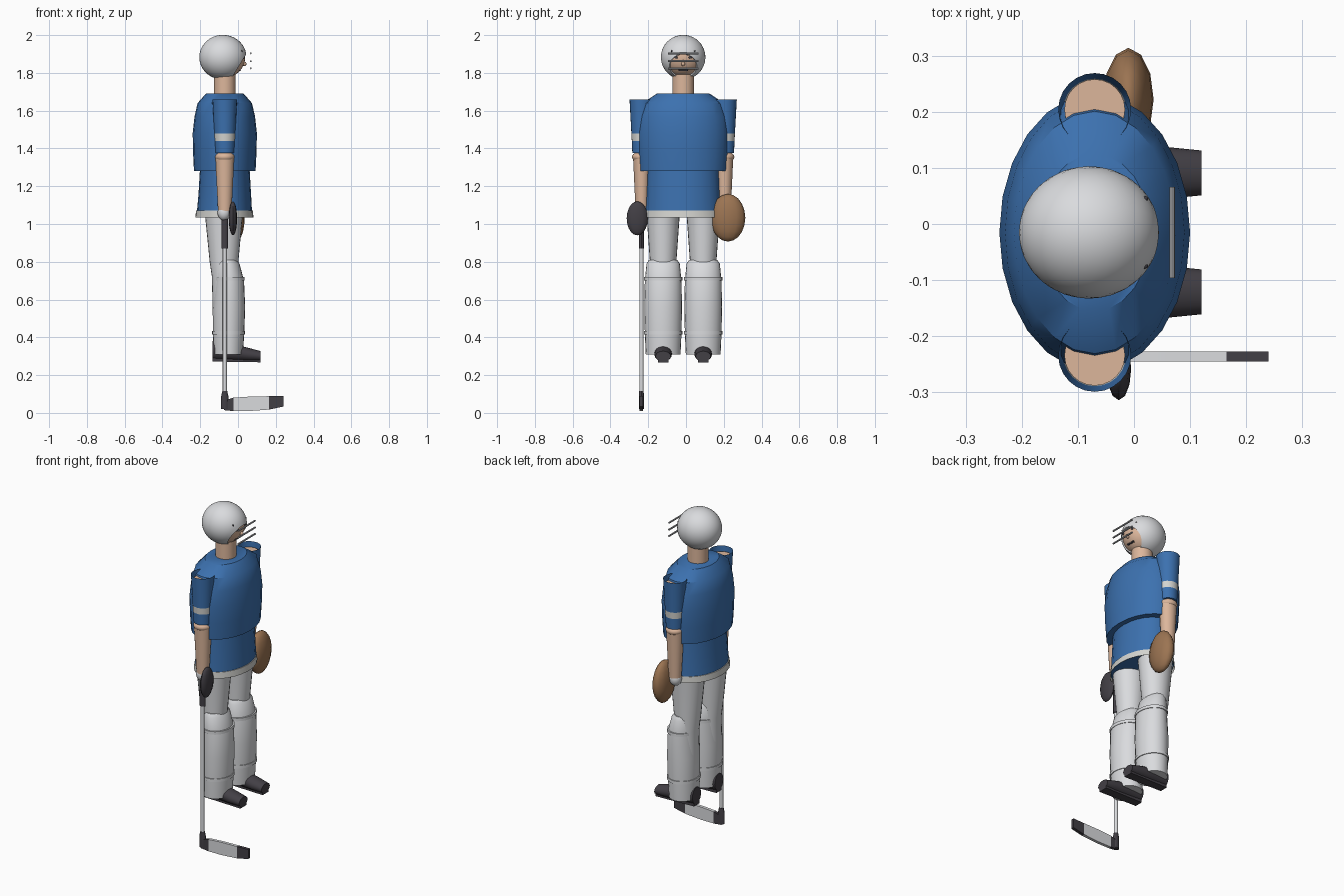
import bpy, bmesh
from math import sin, cos, pi, radians, sqrt
from mathutils import Matrix, Vector

cube = bpy.data.objects.get("Cube")
if cube:
    bpy.data.objects.remove(cube, do_unlink=True)


def material(name, rgb):
    m = bpy.data.materials.new(name)
    m.use_nodes = True
    colour = (*rgb, 1)
    m.diffuse_color = colour
    m.node_tree.nodes["Principled BSDF"].inputs["Base Color"].default_value = colour
    return m


BLUE = material("jersey blue", (0.045, 0.165, 0.43))
WHITE = material("pad white", (0.70, 0.71, 0.73))
CREAM = material("stripe light grey", (0.66, 0.66, 0.63))
SKIN = material("skin", (0.72, 0.47, 0.33))
DARK = material("charcoal", (0.055, 0.05, 0.06))
BROWN = material("glove leather", (0.33, 0.175, 0.085))
STEEL = material("cage grey", (0.45, 0.46, 0.48))


def finish(name, bm, mats, angle=35):
    bmesh.ops.recalc_face_normals(bm, faces=bm.faces)
    mesh = bpy.data.meshes.new(name)
    bm.to_mesh(mesh)
    bm.free()
    for m in mats:
        mesh.materials.append(m)
    obj = bpy.data.objects.new(name, mesh)
    bpy.context.collection.objects.link(obj)
    bpy.ops.object.select_all(action="DESELECT")
    obj.select_set(True)
    bpy.context.view_layer.objects.active = obj
    bpy.ops.object.shade_smooth_by_angle(angle=radians(angle))
    return obj


def loft(name, rings, mats, segs=24, axis="z", caps=(True, True), bands=None):
    """Elliptical rings (position, centre a, centre b, radius a, radius b) skinned along an axis."""
    bm = bmesh.new()
    loops = []
    turn = pi / 4 if segs == 4 else 0
    for t, ca, cb, ra, rb in rings:
        loop = []
        for i in range(segs):
            a = 2 * pi * i / segs + turn
            u, v = ca + ra * cos(a), cb + rb * sin(a)
            loop.append(bm.verts.new((u, v, t) if axis == "z" else (t, u, v)))
        loops.append(loop)
    for k in range(len(loops) - 1):
        for i in range(segs):
            j = (i + 1) % segs
            f = bm.faces.new((loops[k][i], loops[k][j], loops[k + 1][j], loops[k + 1][i]))
            f.material_index = bands[k] if bands else 0
    for end, loop, band in ((0, loops[0], 0), (1, loops[-1], -1)):
        if caps[end]:
            f = bm.faces.new(loop)
            f.material_index = bands[band] if bands else 0
    return finish(name, bm, mats)


def ball(name, centre, size, mat, u=24, v=14, angle=60):
    bm = bmesh.new()
    bmesh.ops.create_uvsphere(bm, u_segments=u, v_segments=v, radius=1,
                              matrix=Matrix.Translation(centre) @ Matrix.Diagonal((*size, 1)))
    return finish(name, bm, [mat], angle)


def rod(name, start, end, radius, mat, segs=10):
    a, b = Vector(start), Vector(end)
    bm = bmesh.new()
    turn = (b - a).to_track_quat("Z", "Y").to_matrix().to_4x4()
    bmesh.ops.create_cone(bm, cap_ends=True, segments=segs, radius1=radius, radius2=radius,
                          depth=(b - a).length, matrix=Matrix.Translation((a + b) / 2) @ turn)
    return finish(name, bm, [mat])


# The figure looks towards +x; MID is its centre line and AXIS the body axis
MID, AXIS = -0.015, -0.07

# Jersey: padded chest, waist and hem
loft("chest", [(1.28, AXIS, MID, 0.163, 0.235), (1.38, AXIS, MID, 0.168, 0.243),
               (1.48, AXIS, MID, 0.17, 0.247), (1.57, AXIS, MID, 0.16, 0.238),
               (1.64, AXIS, MID, 0.144, 0.216), (1.69, AXIS, MID, 0.1, 0.14)], [BLUE])
loft("waist", [(1.05, AXIS - .002, MID, 0.147, 0.203), (1.16, AXIS, MID, 0.139, 0.197),
               (1.30, AXIS, MID, 0.131, 0.192)], [BLUE])
loft("hem", [(1.035, AXIS - .002, MID, 0.154, 0.207), (1.072, AXIS - .002, MID, 0.15, 0.204)],
     [CREAM], caps=(False, True))

# Neck, head and helmet
loft("neck", [(1.67, AXIS, MID, 0.057, 0.057), (1.8, AXIS, MID, 0.057, 0.057)], [SKIN])
HEAD = Vector((-0.08, MID, 1.883))
ball("head", HEAD, (0.118, 0.111, 0.111), SKIN, 32, 20)

bm = bmesh.new()
profile = [Vector((sin(a), 0, cos(a))) for a in (radians(38 + 142 * i / 16) for i in range(17))]
profile.insert(0, profile[0] * 0.93)
verts = [bm.verts.new(p) for p in profile]
edges = [bm.edges.new(pair) for pair in zip(verts, verts[1:])]
bmesh.ops.spin(bm, geom=verts + edges, axis=(0, 0, 1), cent=(0, 0, 0), angle=2 * pi, steps=36)
bmesh.ops.remove_doubles(bm, verts=bm.verts, dist=0.001)
bmesh.ops.transform(bm, verts=bm.verts, matrix=Matrix.Translation(HEAD)
                    @ Matrix.Diagonal((0.125, 0.118, 0.118, 1)) @ Matrix.Rotation(radians(120), 4, "Y"))
finish("helmet", bm, [WHITE])


def on_face(dy, z, lift=0.0):
    """Point on the front of the head."""
    dz = z - HEAD.z
    return Vector((HEAD.x + 0.118 * sqrt(1 - (dy * dy + dz * dz) / 0.111 ** 2) + lift, MID + dy, z))


# Face details
for side, label in ((-1, "right"), (1, "left")):
    ball(label + "_eye", on_face(side * 0.037, 1.882), (0.004, 0.01, 0.007), DARK, 12, 8)
    rod(label + "_brow", on_face(side * 0.022, 1.896), on_face(side * 0.05, 1.899), 0.003, DARK, 6)
    ball(label + "_helmet_rivet", on_face(side * 0.06, 1.915, 0.006), (0.006, 0.005, 0.005), DARK, 8, 6)
ball("nose", on_face(0, 1.848), (0.013, 0.01, 0.012), SKIN, 12, 8)
rod("mouth", on_face(-0.026, 1.815), on_face(0.026, 1.815), 0.006, DARK, 8)

# Cage bars
for i, z in enumerate((1.903, 1.862, 1.824)):
    rod("cage_bar_%d" % (i + 1), (0.068, MID - 0.081, z), (0.068, MID + 0.081, z), 0.005, STEEL, 8)

for side, label in ((-1, "right"), (1, "left")):
    # Arm: open sleeve with a stripe, elbow, forearm and hand
    y = MID + side * 0.219
    loft(label + "_sleeve", [(1.375, AXIS, y, 0.05, 0.05), (1.44, AXIS, y, 0.054, 0.053),
                             (1.478, AXIS, y, 0.056, 0.055), (1.66, AXIS, y, 0.065, 0.065)],
         [BLUE, CREAM], caps=(True, False), bands=[0, 1, 0])
    loft(label + "_upper_arm", [(1.4, AXIS, y, 0.045, 0.045), (1.63, AXIS, y, 0.054, 0.054)], [SKIN])
    ball(label + "_elbow", (AXIS, y, 1.355), (0.052, 0.052, 0.03), SKIN)
    loft(label + "_forearm", [(1.07, AXIS, y, 0.036, 0.033), (1.35, AXIS, y, 0.05, 0.046)], [SKIN])
    ball(label + "_hand", (AXIS - 0.004, y, 1.06), (0.034, 0.034, 0.042), WHITE)

    # Trouser leg
    y = MID + side * 0.106
    loft(label + "_trouser_leg", [(0.34, -0.085, y, 0.045, 0.055), (0.72, -0.072, y, 0.066, 0.068),
                                  (0.80, -0.074, y, 0.076, 0.07), (1.05, -0.075, y, 0.1, 0.088)], [WHITE])

    # Leg pad with two raised straps
    loft(label + "_leg_pad", [(0.31, -0.052, y, 0.078, 0.092), (0.42, -0.05, y, 0.083, 0.097),
                              (0.56, -0.048, y, 0.086, 0.1), (0.70, -0.046, y, 0.078, 0.097),
                              (0.79, -0.056, y, 0.064, 0.088), (0.81, -0.058, y, 0.05, 0.075)], [WHITE])
    for k, (z, x, rx, ry) in enumerate(((0.425, -0.05, 0.087, 0.102), (0.71, -0.046, 0.081, 0.102))):
        loft("%s_pad_strap_%d" % (label, k + 1), [(z - 0.009, x, y, rx, ry), (z + 0.009, x, y, rx, ry)], [WHITE])

    # Skate boot, tapering to the toe, with a flat sole
    loft(label + "_boot", [(-0.135, y, 0.33, 0.041, 0.05), (-0.04, y, 0.322, 0.046, 0.046),
                           (0.06, y, 0.308, 0.046, 0.035), (0.12, y, 0.3, 0.04, 0.027)],
         [DARK], 20, "x")
    loft(label + "_sole", [(-0.135, y, 0.281, 0.035, 0.013), (0.12, y, 0.277, 0.04, 0.013)],
         [DARK], 4, "x")

# Gloves: dark blocker on the right, leather catcher on the left
ball("blocker_glove", (-0.027, -0.258, 1.03), (0.022, 0.056, 0.09), DARK, 12, 10)
ball("catching_glove", (-0.01, 0.222, 1.033), (0.045, 0.092, 0.126), BROWN, 12, 10)

# Stick: shaft, grip and heel
STICK_Y = -0.236
shaft = (AXIS, STICK_Y)
loft("stick_shaft", [(0.06, *shaft, 0.011, 0.011), (0.95, *shaft, 0.011, 0.011)], [WHITE], 12)
loft("stick_grip", [(0.87, *shaft, 0.018, 0.013), (1.03, *shaft, 0.018, 0.013)], [DARK], 12)
loft("stick_heel", [(0.02, *shaft, 0.02, 0.013), (0.085, *shaft, 0.02, 0.013),
                    (0.115, *shaft, 0.013, 0.012)], [DARK], 12)

# Blade: dark root and tip with a white middle
loft("stick_blade", [(-0.075, STICK_Y, 0.04, 0.013, 0.036), (-0.025, STICK_Y, 0.045, 0.013, 0.05),
                     (0.06, STICK_Y, 0.048, 0.013, 0.054), (0.165, STICK_Y, 0.053, 0.013, 0.05),
                     (0.24, STICK_Y, 0.062, 0.013, 0.04)],
     [DARK, WHITE], 4, "x", bands=[0, 1, 1, 0])
